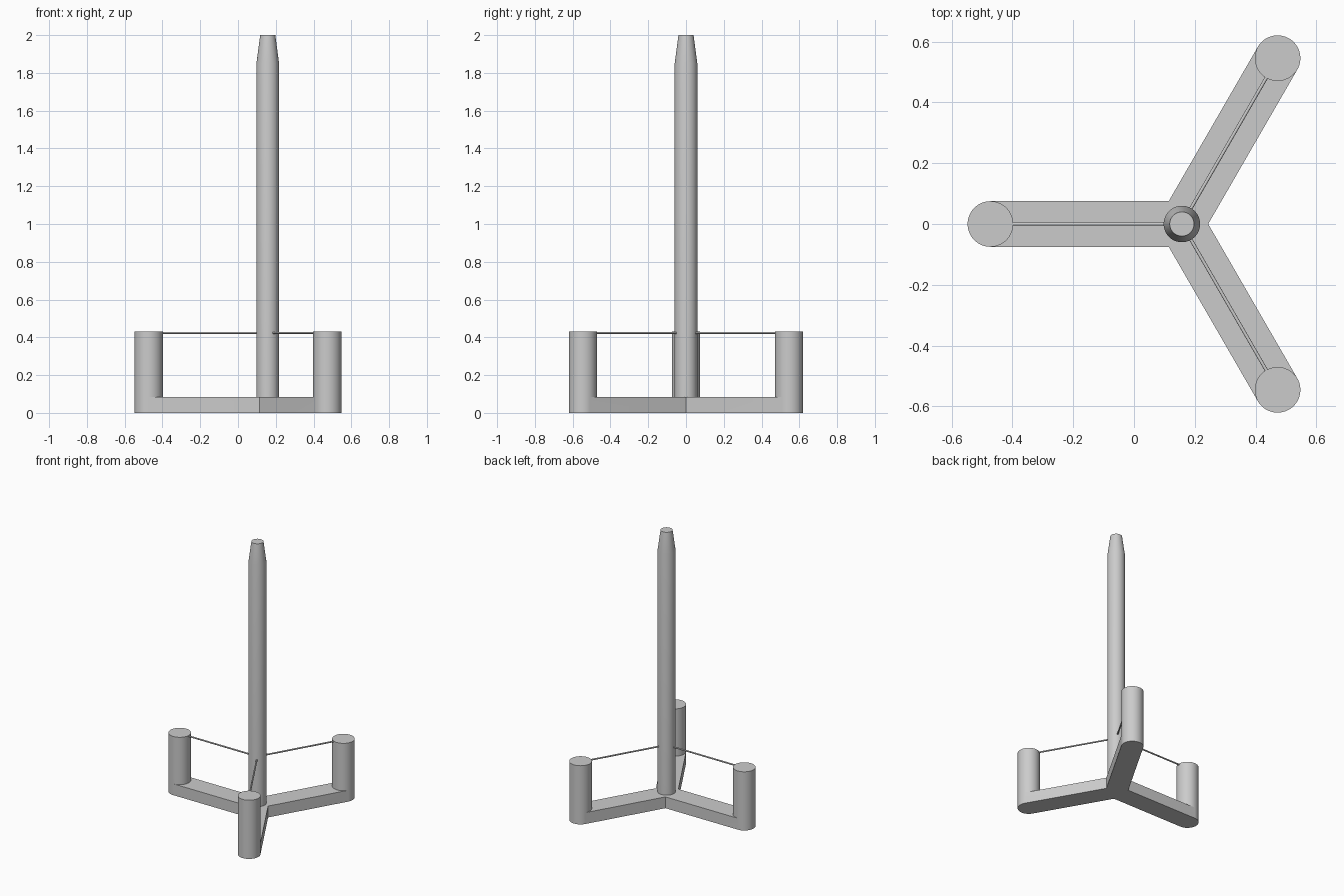
import bpy, bmesh, math
from mathutils import Vector, Matrix

if "Cube" in bpy.data.objects:
    bpy.data.objects.remove(bpy.data.objects["Cube"])

CX = 0.1575           # tower axis
REACH, RAD = 0.63, 0.075
DECK, COL_TOP = 0.083, 0.43
TOWER_R, TIP_R, TAPER_Z, TOP_Z = 0.06, 0.04, 1.85, 2.0
ANGLES = [math.radians(a) for a in (60, 180, 300)]
N = 64                # column sides


def finish(bm, name):
    bmesh.ops.remove_doubles(bm, verts=bm.verts, dist=1e-5)
    bmesh.ops.recalc_face_normals(bm, faces=bm.faces)
    me = bpy.data.meshes.new(name)
    bm.to_mesh(me)
    bm.free()
    ob = bpy.data.objects.new(name, me)
    bpy.context.collection.objects.link(ob)
    bpy.ops.object.select_all(action='DESELECT')
    ob.select_set(True)
    bpy.context.view_layer.objects.active = ob
    bpy.ops.object.shade_smooth_by_angle(angle=math.radians(30))
    return ob


def face(bm, pts):
    return bm.faces.new([bm.verts.new(p) for p in pts])


def at(points, z):
    return [(x, y, z) for x, y in points]


def walls(bm, points, z0, z1):
    for (ax, ay), (bx, by) in zip(points, points[1:] + points[:1]):
        face(bm, [(ax, ay, z0), (bx, by, z0), (bx, by, z1), (ax, ay, z1)])


def arc(a, start, step, count):
    ox, oy = CX + REACH * math.cos(a), REACH * math.sin(a)
    return [(ox + RAD * math.cos(a + start + step * i),
             oy + RAD * math.sin(a + start + step * i)) for i in range(count)]


# Floating base: three-armed pontoon with a column rising from each end
bm = bmesh.new()
outline, deck = [], []
step = 2 * math.pi / N
notch = RAD / math.sin(math.radians(60))
for a in ANGLES:
    outline += arc(a, -math.pi / 2, step, N // 2 + 1)
    deck += arc(a, -math.pi / 2, -step, N // 2 + 1)
    b = a + math.radians(60)
    corner = (CX + notch * math.cos(b), notch * math.sin(b))
    outline.append(corner)
    deck.append(corner)
    ring = arc(a, -math.pi / 2, step, N)
    walls(bm, ring, DECK, COL_TOP)
    face(bm, at(ring, COL_TOP))
face(bm, at(outline, 0))
walls(bm, outline, 0, DECK)
face(bm, at(deck, DECK))
finish(bm, "floating_base")

# Tower with tapered tip
bm = bmesh.new()
rings = [[(CX + r * math.cos(step * i), r * math.sin(step * i), z) for i in range(N)]
         for r, z in ((TOWER_R, DECK), (TOWER_R, TAPER_Z), (TIP_R, TOP_Z))]
for lo, hi in zip(rings, rings[1:]):
    for i in range(N):
        j = (i + 1) % N
        face(bm, [lo[i], lo[j], hi[j], hi[i]])
face(bm, rings[0])
face(bm, rings[-1])
finish(bm, "tower")

# Thin braces from tower to column tops
BR = 0.0055
for k, a in enumerate(ANGLES):
    r0, r1 = TOWER_R - 0.004, REACH - RAD + 0.003
    d = Vector((math.cos(a), math.sin(a), 0))
    mid = Vector((CX, 0, COL_TOP - BR - 0.001)) + d * (r0 + r1) / 2
    bm = bmesh.new()
    bmesh.ops.create_cone(bm, cap_ends=True, segments=16, radius1=BR, radius2=BR, depth=r1 - r0,
                          matrix=Matrix.Translation(mid) @ d.to_track_quat('Z', 'Y').to_matrix().to_4x4())
    finish(bm, f"brace_{k + 1}")
